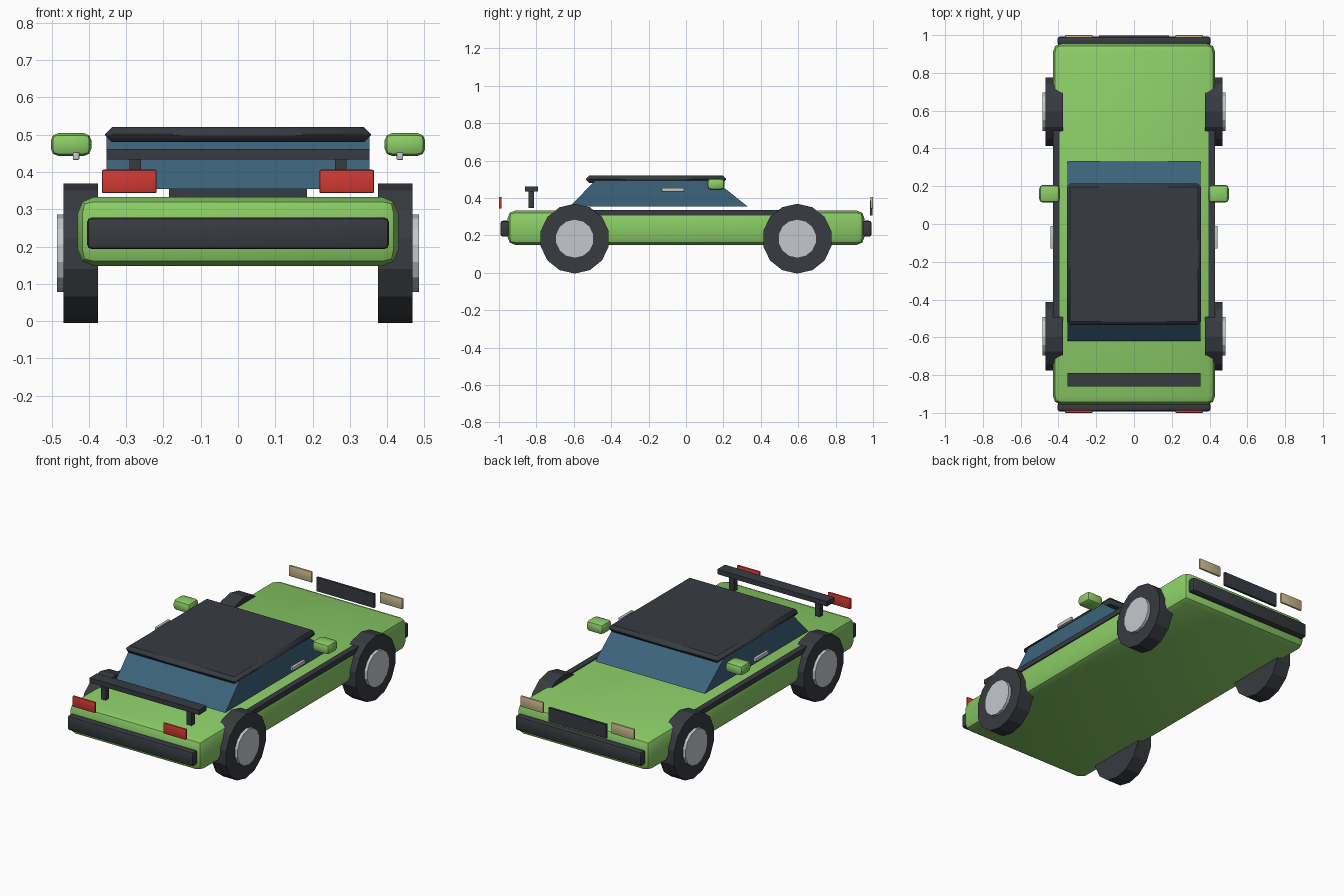
import bpy, bmesh, math
from mathutils import Matrix

old = bpy.data.objects.get("Cube")
if old:
    bpy.data.objects.remove(old, do_unlink=True)


def material(name, rgb):
    m = bpy.data.materials.new(name)
    m.use_nodes = True
    m.diffuse_color = (*rgb, 1)
    m.node_tree.nodes["Principled BSDF"].inputs["Base Color"].default_value = (*rgb, 1)
    return m


GREEN = material("lime_green_paint", (0.26, 0.61, 0.135))
DARK = material("charcoal_plastic", (0.038, 0.043, 0.052))
GLASS = material("blue_glass", (0.045, 0.125, 0.2))
RED = material("red_lamp", (0.64, 0.04, 0.032))
CREAM = material("cream_lamp", (0.58, 0.48, 0.26))
SILVER = material("silver_metal", (0.55, 0.58, 0.61))


def finish(name, bm, mat, smooth):
    bmesh.ops.recalc_face_normals(bm, faces=bm.faces)
    mesh = bpy.data.meshes.new(name)
    bm.to_mesh(mesh)
    bm.free()
    mesh.materials.append(mat)
    ob = bpy.data.objects.new(name, mesh)
    bpy.context.collection.objects.link(ob)
    if smooth:
        bpy.ops.object.select_all(action="DESELECT")
        ob.select_set(True)
        bpy.context.view_layer.objects.active = ob
        bpy.ops.object.shade_smooth_by_angle(angle=math.radians(40))
    return ob


def box(name, xs, ys, zs, mat, bevel=0, segments=2):
    """Box between the given limits, with optional rounded edges."""
    bm = bmesh.new()
    bmesh.ops.create_cube(bm, size=1)
    for v in bm.verts:
        v.co = [(lo + hi) / 2 + c * (hi - lo)
                for c, (lo, hi) in zip(v.co, (xs, ys, zs))]
    if bevel:
        bmesh.ops.bevel(bm, geom=bm.edges[:], offset=bevel, segments=segments,
                        profile=0.5, affect="EDGES")
    return finish(name, bm, mat, bevel > 0)


def pair(name, xs, *args, **kw):
    """The same box on the left (+x) and on the right (-x)."""
    box("left_" + name, xs, *args, **kw)
    box("right_" + name, (-xs[1], -xs[0]), *args, **kw)


def disc(name, x0, x1, y, z, radius, mat):
    """Fourteen-sided cylinder lying along x, resting on a flat side."""
    bm = bmesh.new()
    place = (Matrix.Translation(((x0 + x1) / 2, y, z))
             @ Matrix.Rotation(math.pi / 2, 4, "Y")
             @ Matrix.Rotation(math.pi / 14, 4, "Z"))
    bmesh.ops.create_cone(bm, cap_ends=True, segments=14, radius1=radius,
                          radius2=radius, depth=abs(x1 - x0), matrix=place)
    return finish(name, bm, mat, False)


# Body, bumpers and side trim
box("body", (-0.43, 0.43), (-0.955, 0.955), (0.148, 0.333), GREEN, 0.044)
for name, ys in (("front_bumper", (0.945, 0.992)), ("rear_bumper", (-0.992, -0.945))):
    box(name, (-0.405, 0.405), ys, (0.193, 0.278), DARK, 0.013)
pair("side_trim", (0.395, 0.43), (-0.5, 0.5), (0.305, 0.335), DARK)

# Glass cabin: side profile extruded across the width
bm = bmesh.new()
profile = [(-0.62, 0.354), (0.33, 0.354), (0.14, 0.505), (-0.475, 0.505)]
face = bm.faces.new([bm.verts.new((-0.352, y, z)) for y, z in profile])
side = bmesh.ops.extrude_face_region(bm, geom=[face])["geom"]
bmesh.ops.translate(bm, vec=(0.704, 0, 0),
                    verts=[g for g in side if isinstance(g, bmesh.types.BMVert)])
finish("cabin_glass", bm, GLASS, False)
box("roof", (-0.356, 0.356), (-0.535, 0.215), (0.48, 0.52), DARK, 0.018, segments=1)

# Wheels
for side, s in (("left", 1), ("right", -1)):
    for end, y in (("front", 0.595), ("rear", -0.595)):
        disc(f"{end}_{side}_tyre", s * 0.375, s * 0.468, y, 0.182, 0.1865, DARK)
        disc(f"{end}_{side}_hub", s * 0.45, s * 0.485, y, 0.182, 0.104, SILVER)

# Mirrors and door handles
pair("mirror", (0.393, 0.502), (0.113, 0.207), (0.443, 0.504), GREEN, bevel=0.02)
pair("door_handle", (0.425, 0.443), (-0.13, -0.01), (0.432, 0.454), SILVER, bevel=0.004)

# Rear spoiler
box("spoiler_blade", (-0.352, 0.352), (-0.86, -0.79), (0.433, 0.461), DARK)
pair("spoiler_post", (0.26, 0.291), (-0.842, -0.812), (0.347, 0.435), DARK)

# Lamps and grille
pair("tail_lamp", (0.218, 0.365), (-1.0, -0.986), (0.343, 0.406), RED, bevel=0.005)
pair("headlamp", (0.218, 0.365), (0.986, 1.0), (0.343, 0.406), CREAM, bevel=0.005)
box("grille", (-0.185, 0.185), (0.984, 0.998), (0.305, 0.385), DARK)
